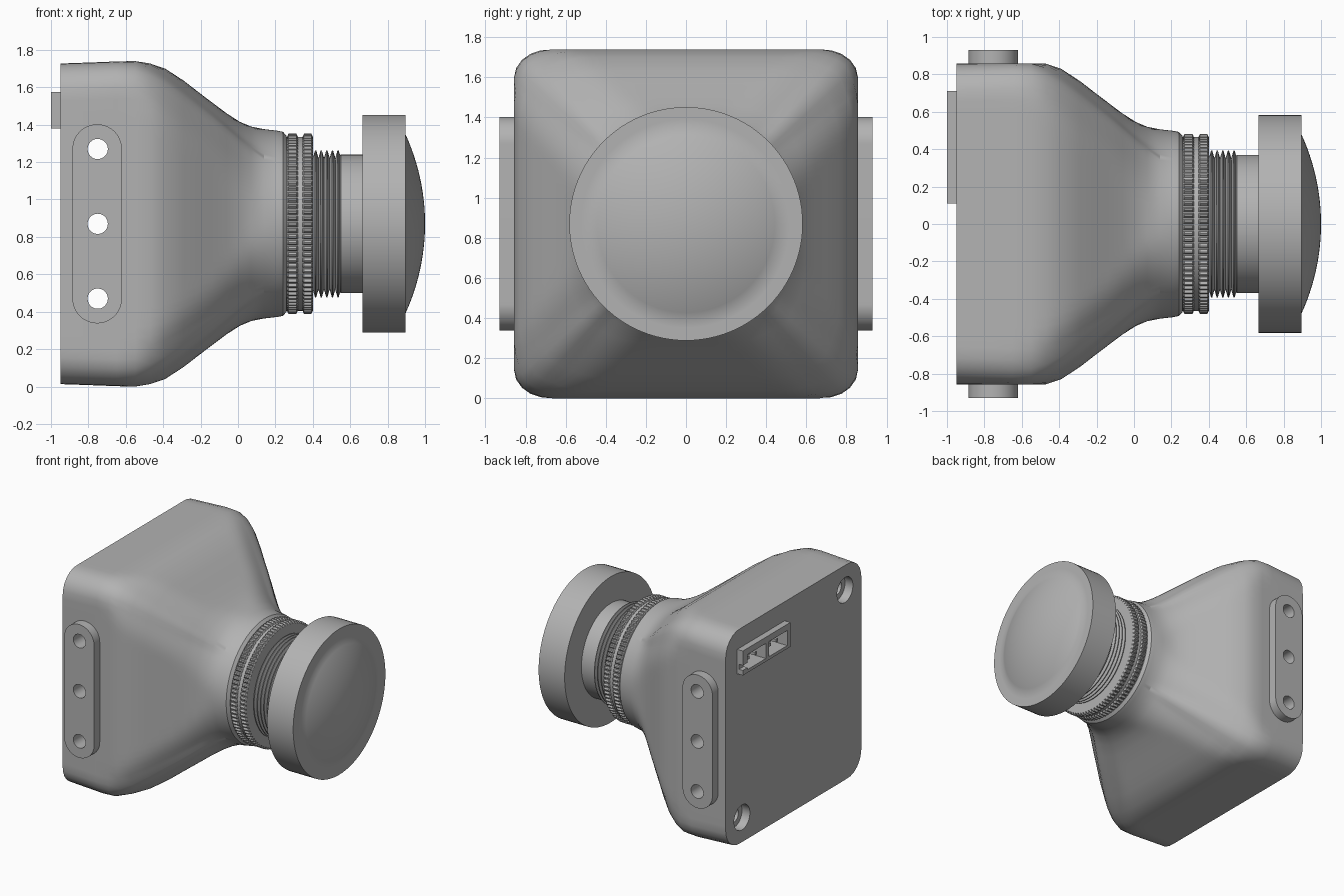
import bpy, bmesh, math
from mathutils import Matrix, Vector

if "Cube" in bpy.data.objects:
    bpy.data.objects.remove(bpy.data.objects["Cube"], do_unlink=True)

AXIS_Z = 0.87

grey = bpy.data.materials.new("satin grey")
grey.use_nodes = True
GREY = (0.45, 0.45, 0.45, 1)
grey.diffuse_color = GREY
grey.node_tree.nodes["Principled BSDF"].inputs["Base Color"].default_value = GREY


def finish(bm, name):
    bmesh.ops.recalc_face_normals(bm, faces=bm.faces[:])
    mesh = bpy.data.meshes.new(name)
    bm.to_mesh(mesh)
    bm.free()
    mesh.materials.append(grey)
    ob = bpy.data.objects.new(name, mesh)
    bpy.context.collection.objects.link(ob)
    return ob


def loft(name, rows, radius, sides, y_limit=9):
    """Skin of rings along x; radius(row, index, angle) gives each ring's shape."""
    bm = bmesh.new()
    rings = []
    for row in rows:
        ring = []
        for i in range(sides):
            a = math.tau * i / sides
            r = radius(row, i, a)
            y = max(-y_limit, min(y_limit, r * math.cos(a)))
            ring.append(bm.verts.new((row[0], y, AXIS_Z + r * math.sin(a))))
        rings.append(ring)
    for p, q in zip(rings, rings[1:]):
        for i in range(sides):
            j = (i + 1) % sides
            bm.faces.new((p[i], p[j], q[j], q[i]))
    bm.faces.new(rings[0])
    bm.faces.new(rings[-1])
    return finish(bm, name)


def lathe(name, profile, sides=96):
    return loft(name, profile, lambda row, i, a: row[1], sides)


def box(name, x, y, z):
    bm = bmesh.new()
    bmesh.ops.create_cube(bm, size=1)
    for v in bm.verts:
        v.co = [lo + (c + 0.5) * (hi - lo) for c, (lo, hi) in zip(v.co, (x, y, z))]
    return finish(bm, name)


def rod(name, start, end, radius):
    start, end = Vector(start), Vector(end)
    turn = (end - start).to_track_quat('Z', 'Y').to_matrix().to_4x4()
    bm = bmesh.new()
    bmesh.ops.create_cone(bm, cap_ends=True, segments=40, radius1=radius, radius2=radius,
                          depth=(end - start).length,
                          matrix=Matrix.Translation((start + end) / 2) @ turn)
    return finish(bm, name)


def cut(ob, cutters):
    bpy.context.view_layer.objects.active = ob
    for c in cutters:
        c.hide_render = True
        mod = ob.modifiers.new("cut", 'BOOLEAN')
        mod.operation, mod.solver, mod.object = 'DIFFERENCE', 'EXACT', c
        bpy.ops.object.modifier_apply(modifier=mod.name)


# Housing: rounded square that flows into a round neck (x, half size, corner roundness, ridge)
housing_rows = [
    (-0.95, .857, .20, 0), (-0.75, .864, .20, 0), (-0.65, .868, .21, .004),
    (-0.55, .870, .25, .012), (-0.47, .857, .32, .02), (-0.39, .830, .40, .025),
    (-0.29, .765, .46, .025), (-0.21, .703, .50, .025), (-0.136, .647, .54, .025),
    (-0.06, .590, .62, .025), (0.01, .545, .74, .022), (0.07, .520, .86, .012),
    (0.14, .506, 1, 0), (0.21, .498, 1, 0), (0.24, .492, 1, 0), (0.26, .470, 1, 0)]


def rounded_square(row, i, a):
    _, h, k, ridge = row
    t = a % (math.pi / 2)
    t = min(t, math.pi / 2 - t)
    c = h * (1 - k)
    if h * math.tan(t) <= c:
        r = h / math.cos(t)
    else:
        b = c * (math.cos(t) + math.sin(t))
        r = b + math.sqrt(max(0, b * b - 2 * c * c + (h * k) ** 2))
    return r + ridge * math.exp(-((t - math.pi / 4) / 0.07) ** 2)


housing = loft("housing", housing_rows, rounded_square, 144, y_limit=.858)

# Mounting plates: a rounded slot shape on each side
plates = []
for side, label in ((-1, "front"), (1, "back")):
    bm = bmesh.new()
    outline = []
    for i in range(49):
        a = math.pi * i / 48
        outline.append((math.cos(a), math.sin(a), 0.4))
    outline += [(-c, -s, -o) for c, s, o in outline]
    verts = [bm.verts.new((-0.753 + .132 * c, side * .80, AXIS_Z + o + .132 * s))
             for c, s, o in outline]
    face = bm.faces.new(verts)
    grown = bmesh.ops.extrude_face_region(bm, geom=[face])["geom"]
    bmesh.ops.translate(bm, vec=(0, side * .13, 0),
                        verts=[g for g in grown if isinstance(g, bmesh.types.BMVert)])
    plates.append(finish(bm, label + "_mounting_plate"))

# Connector block on the rear face
connector = box("connector_block", (-1, -.94), (.11, .71), (1.38, 1.575))

# Openings
bores = [rod("bore_cutter", (-.75, -1.1, AXIS_Z + dz), (-.75, 1.1, AXIS_Z + dz), .054)
         for dz in (-.4, 0, .4)]
screws = []
for s in (-1, 1):
    y, z = -.65 * s, AXIS_Z + .66 * s
    screws.append(rod("screw_head_cutter", (-1.1, y, z), (-.88, y, z), .1))
    screws.append(rod("screw_shaft_cutter", (-1.1, y, z), (-.6, y, z), .055))
sockets = [box("socket_cutter", (-1.1, -.86), span, (1.405, 1.525))
           for span in ((.15, .38), (.42, .65))]
notch = box("notch_cutter", (-1.1, -.965), (.64, .8), (1.42, 1.46))
cut(housing, bores + screws + sockets)
cut(connector, sockets + [notch])
for plate in plates:
    cut(plate, bores)
for helper in bores + screws + sockets + [notch]:
    bpy.data.objects.remove(helper, do_unlink=True)

# Contact pins inside the sockets
for n, y in enumerate((.22, .31, .49, .58)):
    box("contact_pin_%d" % (n + 1), (-.87, -.81 - .1 + -.05), (y - .012, y + .012), (1.45, 1.474))

# Knurled lock rings with a plain band between
def knurl(row, i, a):
    return row[1] - (row[2] if i % 4 > 1 else 0)


for name, x0, x1 in (("rear_lock_ring", .262, .32), ("front_lock_ring", .345, .40)):
    loft(name, [(x0, .465, 0), (x0 + .008, .482, .013),
                (x1 - .008, .482, .013), (x1, .465, 0)], knurl, 360)
lathe("lock_ring_band", [(.25, .465), (.39, .465)])

# Threaded barrel
thread = [(.38, .352)]
for i in range(5):
    x = .40 + .03 * i
    thread += [(x, .352), (x + .012, .393), (x + .018, .393)]
lathe("lens_thread", thread + [(.55, .352)])
lathe("lens_barrel", [(.53, .35), (.55, .37), (.68, .37)])

# Lens head with a shallow glass dome
R = 1.15
edge = math.asin(.48 / R)
dome = []
for i in range(13):
    a = edge * (1 - i / 12.2)
    dome.append((1 - R * (1 - math.cos(a)), R * math.sin(a)))
lathe("lens_head", [(.665, .36), (.665, .582), (.895, .582), (.895, .52)] + dome)

# Smooth shading with sharp edges kept
bpy.ops.object.select_all(action='DESELECT')
for ob in bpy.context.collection.objects:
    if ob.type == 'MESH' and grey.name in ob.data.materials:
        ob.select_set(True)
        bpy.context.view_layer.objects.active = ob
bpy.ops.object.shade_smooth_by_angle(angle=math.radians(30))
